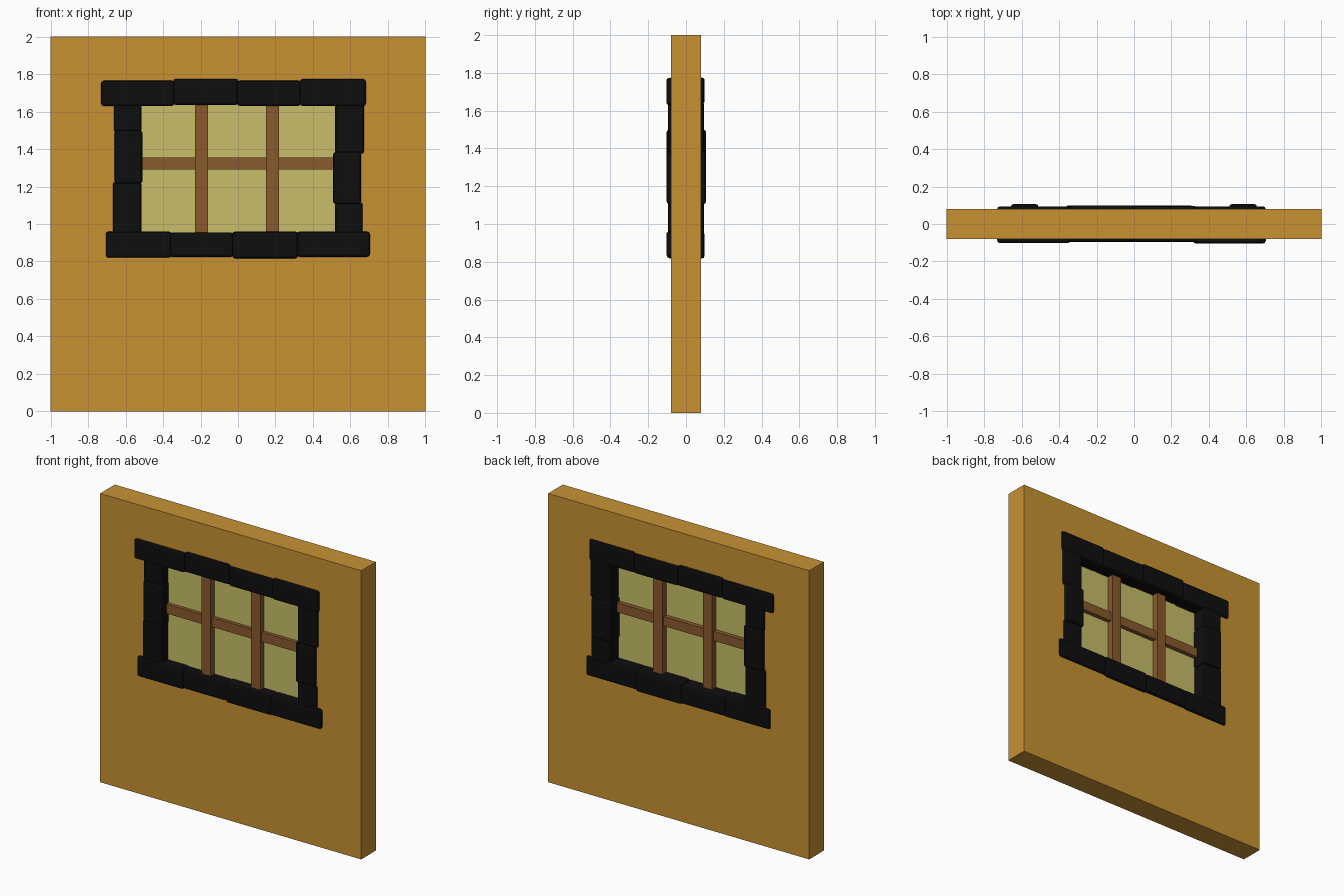
import bpy, bmesh

if "Cube" in bpy.data.objects:
    bpy.data.objects.remove(bpy.data.objects["Cube"])

def material(name, rgb):
    m = bpy.data.materials.new(name)
    m.diffuse_color = (*rgb, 1)
    m.use_nodes = True
    m.node_tree.nodes["Principled BSDF"].inputs["Base Color"].default_value = m.diffuse_color
    return m

OCHRE = material("ochre_plaster", (0.58, 0.29, 0.034))
BLACK = material("black_stone", (0.0045, 0.0045, 0.005))
BROWN = material("brown_wood", (0.254, 0.102, 0.027))
GLASS = material("yellow_glass", (0.58, 0.515, 0.138))

def finish(name, bm, mat):
    bmesh.ops.recalc_face_normals(bm, faces=bm.faces)
    me = bpy.data.meshes.new(name)
    bm.to_mesh(me)
    bm.free()
    me.materials.append(mat)
    ob = bpy.data.objects.new(name, me)
    bpy.context.collection.objects.link(ob)
    return ob

def box(name, x, y, z, mat, bevel=0):
    """Box from (min, max) ranges, optionally with rounded edges."""
    bm = bmesh.new()
    bmesh.ops.create_cube(bm, size=1)
    for v in bm.verts:
        v.co = [r[0] if c < 0 else r[1] for c, r in zip(v.co, (x, y, z))]
    if bevel:
        bmesh.ops.bevel(bm, geom=bm.edges[:], offset=bevel, segments=2,
                        profile=0.5, affect='EDGES')
    return finish(name, bm, mat)

# wall: rectangular ring around the window opening, extruded through
bm = bmesh.new()
def rect(x0, x1, z0, z1):
    return [bm.verts.new((x, -0.08, z)) for x, z in ((x0, z0), (x1, z0), (x1, z1), (x0, z1))]
outer, inner = rect(-1, 1, 0, 2), rect(-0.58, 0.58, 0.89, 1.70)
for i in range(4):
    j = (i + 1) % 4
    bm.faces.new((outer[i], outer[j], inner[j], inner[i]))
ext = bmesh.ops.extrude_face_region(bm, geom=bm.faces[:], use_keep_orig=True)
bmesh.ops.translate(bm, vec=(0, 0.16, 0),
                    verts=[g for g in ext["geom"] if isinstance(g, bmesh.types.BMVert)])
finish("wall", bm, OCHRE)

# uneven stone blocks: x range, z range, front y, back y
rows = {
    "lintel_block": [
        (-0.73, -0.34, 1.63, 1.765, -0.102, 0.094),
        (-0.345, 0.00, 1.635, 1.775, -0.095, 0.099),
        (-0.005, 0.335, 1.63, 1.765, -0.096, 0.097),
        (0.33, 0.682, 1.63, 1.773, -0.104, 0.094)],
    "sill_block": [
        (-0.705, -0.355, 0.82, 0.96, -0.102, 0.094),
        (-0.365, -0.025, 0.825, 0.955, -0.095, 0.099),
        (-0.03, 0.32, 0.817, 0.96, -0.096, 0.098),
        (0.315, 0.703, 0.825, 0.96, -0.104, 0.094)],
    "left_jamb_block": [
        (-0.662, -0.515, 1.49, 1.65, -0.094, 0.094),
        (-0.658, -0.51, 1.215, 1.50, -0.102, 0.106),
        (-0.668, -0.515, 0.94, 1.225, -0.094, 0.094)],
    "right_jamb_block": [
        (0.518, 0.672, 1.375, 1.65, -0.094, 0.094),
        (0.508, 0.656, 1.105, 1.385, -0.102, 0.106),
        (0.518, 0.665, 0.94, 1.115, -0.094, 0.094)],
}
for name, blocks in rows.items():
    for i, (x0, x1, z0, z1, y0, y1) in enumerate(blocks):
        box(f"{name}_{i + 1}", (x0, x1), (y0, y1), (z0, z1), BLACK, 0.014)

# glass pane and glazing bars
box("glass_pane", (-0.54, 0.54), (-0.03, 0.0), (0.93, 1.66), GLASS)
for i, x in enumerate((-0.195, 0.185)):
    box(f"vertical_bar_{i + 1}", (x - 0.035, x + 0.035), (-0.07, 0.045), (0.94, 1.65), BROWN)
box("horizontal_bar", (-0.53, 0.53), (-0.055, 0.03), (1.29, 1.355), BROWN)
